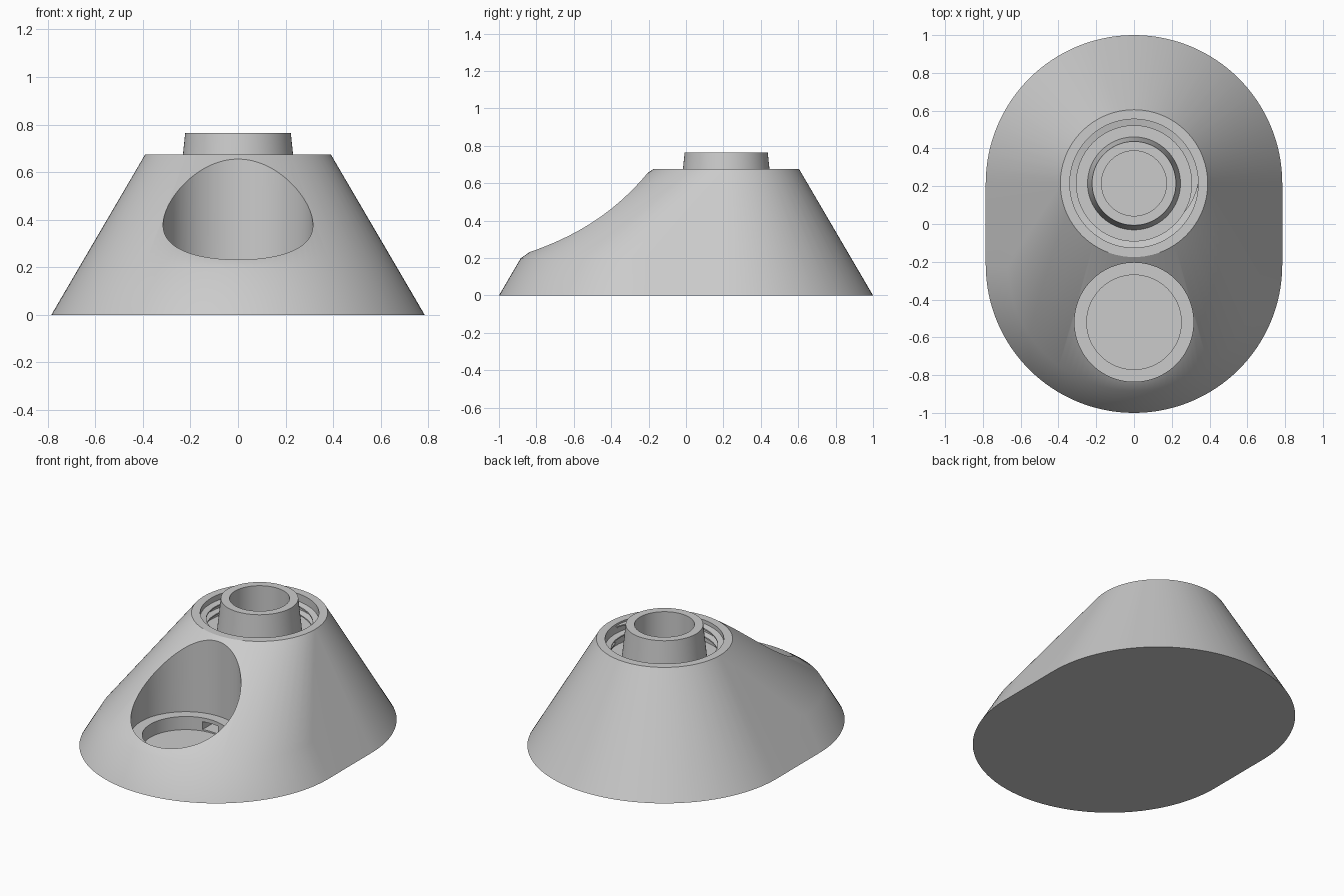
import bpy, bmesh
from math import pi, cos, sin, radians

if "Cube" in bpy.data.objects:
    bpy.data.objects.remove(bpy.data.objects["Cube"])

grey = bpy.data.materials.new("plain grey")
grey.use_nodes = True
COLOUR = (0.6, 0.6, 0.6, 1)
grey.diffuse_color = COLOUR
grey.node_tree.nodes["Principled BSDF"].inputs["Base Color"].default_value = COLOUR

SIDES = 128
BACK_Y, FRONT_Y, POCKET_Y = 0.215, -0.215, -0.52


def make_object(name, bm):
    bmesh.ops.recalc_face_normals(bm, faces=bm.faces)
    mesh = bpy.data.meshes.new(name)
    bm.to_mesh(mesh)
    bm.free()
    mesh.materials.append(grey)
    obj = bpy.data.objects.new(name, mesh)
    bpy.context.collection.objects.link(obj)
    return obj


def ring(bm, radius, y, z):
    return [bm.verts.new((radius * cos(2 * pi * i / SIDES),
                          y + radius * sin(2 * pi * i / SIDES), z))
            for i in range(SIDES)]


def bridge(bm, a, b):
    for i in range(len(a)):
        j = (i + 1) % len(a)
        bm.faces.new((a[i], a[j], b[j], b[i]))


def lathe(name, profile, y, tube=False):
    """Turn (radius, z) points about a vertical axis; cap the ends or close a tube."""
    bm = bmesh.new()
    rings = [ring(bm, r, y, z) for r, z in profile]
    for a, b in zip(rings, rings[1:]):
        bridge(bm, a, b)
    if tube:
        bridge(bm, rings[-1], rings[0])
    else:
        bm.faces.new(rings[0])
        bm.faces.new(rings[-1])
    return make_object(name, bm)


def cut(target, cutter):
    mod = target.modifiers.new("cut", "BOOLEAN")
    mod.operation, mod.solver, mod.object = "DIFFERENCE", "EXACT", cutter
    bpy.context.view_layer.objects.active = target
    bpy.ops.object.modifier_apply(modifier=mod.name)
    bpy.data.objects.remove(cutter)


# Body: tapered shell wrapped round the base, front shoulder and top circles
bm = bmesh.new()
ring(bm, 0.785, BACK_Y, 0)
ring(bm, 0.785, FRONT_Y, 0)
ring(bm, 0.668, FRONT_Y, 0.2)
ring(bm, 0.39, BACK_Y, 0.675)
hull = bmesh.ops.convex_hull(bm, input=bm.verts)
loose = [v for v in bm.verts if not v.link_faces]
bmesh.ops.delete(bm, geom=loose, context="VERTS")
bmesh.ops.dissolve_limit(bm, angle_limit=radians(0.1), verts=bm.verts, edges=bm.edges)
body = make_object("body", bm)

# Front pocket with a ledge above a narrower floor
cut(body, lathe("pocket_cutter",
                [(0.25, 0.1), (0.25, 0.183), (0.315, 0.183), (0.315, 0.9)], POCKET_Y))

# Rear well with the deep centre bore
cut(body, lathe("well_cutter",
                [(0.172, 0.1), (0.172, 0.54), (0.34, 0.54), (0.34, 0.9)], BACK_Y))

# Channel joining the pocket and the bore
bm = bmesh.new()
bmesh.ops.create_cube(bm, size=1)
for v in bm.verts:
    v.co = (v.co.x * 0.11, v.co.y * 0.5 - 0.08, v.co.z * 0.05 + 0.134)
cut(body, make_object("channel_cutter", bm))

# Hollow post standing in the well
post = lathe("post", [(0.172, 0.54), (0.246, 0.54), (0.222, 0.765), (0.172, 0.765)],
             BACK_Y, tube=True)

# Screw thread winding round the well wall
bm = bmesh.new()
TURNS, STEPS, PITCH = 2, 96, 0.05
previous = None
for i in range(TURNS * STEPS + 1):
    a = 2 * pi * i / STEPS
    z = 0.555 + PITCH * i / STEPS
    fade = min(1, i / 8, (TURNS * STEPS - i) / 8)
    crest = 0.338 - 0.033 * fade
    section = [(0.345, z - 0.012), (crest, z - 0.004), (crest, z + 0.004), (0.345, z + 0.012)]
    current = [bm.verts.new((r * cos(a), BACK_Y + r * sin(a), h)) for r, h in section]
    if previous:
        bridge(bm, previous, current)
    else:
        bm.faces.new(current)
    previous = current
bm.faces.new(previous)
thread = make_object("thread", bm)

# Smooth round walls, crisp rims
for obj in (body, post, thread):
    bpy.ops.object.select_all(action="DESELECT")
    obj.select_set(True)
    bpy.context.view_layer.objects.active = obj
    bpy.ops.object.shade_smooth_by_angle(angle=radians(30))
